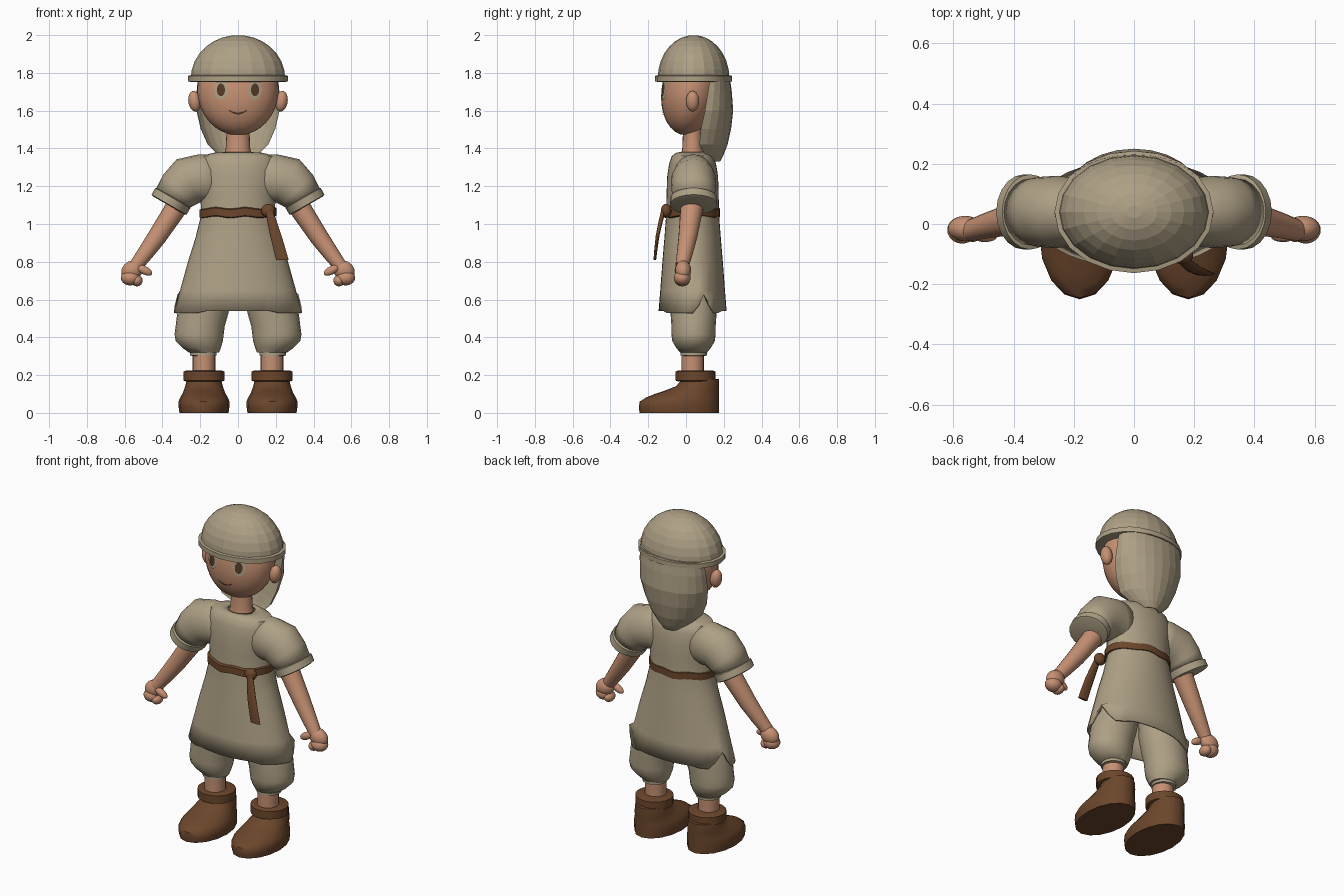
import bpy, bmesh, math
from mathutils import Matrix, Vector

old = bpy.data.objects.get("Cube")
if old:
    bpy.data.objects.remove(old, do_unlink=True)


def material(name, red, green, blue):
    mat = bpy.data.materials.new(name)
    mat.use_nodes = True
    mat.diffuse_color = (red, green, blue, 1)
    shader = mat.node_tree.nodes["Principled BSDF"]
    shader.inputs["Base Color"].default_value = mat.diffuse_color
    return mat


CLOTH = material("beige cloth", .42, .35, .235)
SKIN = material("warm skin", .56, .28, .17)
LEATHER = material("brown leather", .15, .062, .025)
DARK = material("dark brown", .09, .04, .02)


def finish(name, bm, mat, mirror=False, smooth=45, thick=0, recalc=True):
    if recalc:
        bmesh.ops.recalc_face_normals(bm, faces=bm.faces)
    mesh = bpy.data.meshes.new(name)
    bm.to_mesh(mesh)
    bm.free()
    mesh.materials.append(mat)
    if smooth:
        for face in mesh.polygons:
            face.use_smooth = True
        mesh.set_sharp_from_angle(angle=math.radians(smooth))
    ob = bpy.data.objects.new(name, mesh)
    bpy.context.collection.objects.link(ob)
    if thick:
        shell = ob.modifiers.new("thickness", "SOLIDIFY")
        shell.thickness = thick
        shell.offset = -1
    if mirror:
        other = ob.modifiers.new("other side", "MIRROR")
        other.use_mirror_merge = False


def spline(rows, steps):
    """Smooth curve through a few control rows."""
    last = len(rows) - 1
    result = []
    for i in range(last):
        p, a, b, q = (rows[min(max(k, 0), last)] for k in (i - 1, i, i + 1, i + 2))
        for step in range(steps):
            t = step / steps
            result.append([v + t / 2 * (w - u + t * (2*u - 5*v + 4*w - x + t * (3*(v - w) + x - u)))
                           for u, v, w, x in zip(p, a, b, q)])
    return result + [rows[-1]]


def loft(name, rows, mat, tilt=(0, 0), n=20, steps=2, caps=True, front=-1, edit=None, **kw):
    """Skin ellipses (x, y, z, rx, ry) whose tilt changes along the way."""
    bm = bmesh.new()
    loops = []
    rings = spline(rows, steps)
    for k, (x, y, z, rx, ry) in enumerate(rings):
        angle = math.radians(tilt[0] + (tilt[1] - tilt[0]) * k / (len(rings) - 1))
        loop = []
        for i in range(n):
            turn = math.tau * i / n
            across, depth = rx * math.cos(turn), ry * math.sin(turn)
            if depth < 0:
                depth *= -front
            loop.append(bm.verts.new((x + across * math.cos(angle), y + depth,
                                      z + across * math.sin(angle))))
        loops.append(loop)
    for low, high in zip(loops, loops[1:]):
        for i in range(n):
            bm.faces.new((low[i - 1], low[i], high[i], high[i - 1]))
    if caps:
        bm.faces.new(loops[0][::-1])
        bm.faces.new(loops[-1])
    if edit:
        edit(loops)
    finish(name, bm, mat, **kw)


def upright(rows, x=0, y=.035):
    return [(x, y, z, rx, ry) for z, rx, ry in rows]


def band(name, centre, rx, ry, half, mat, tilt=0, **kw):
    """Flat hoop with chamfered edges."""
    angle = math.radians(tilt)
    axis = Vector((-math.sin(angle), 0, math.cos(angle))) * half
    rows = [(*(Vector(centre) + axis * along), rx - inset, ry - inset)
            for along, inset in ((-1, .015), (-.8, 0), (.8, 0), (1, .015))]
    loft(name, rows, mat, tilt=(tilt, tilt), steps=1, smooth=30, **kw)


def place(centre, radii, turn=0):
    return (Matrix.Translation(centre) @ Matrix.Rotation(math.radians(turn), 4, 'Y')
            @ Matrix.Diagonal((*radii, 1)))


def blobs(name, places, mat, **kw):
    bm = bmesh.new()
    for matrix in places:
        bmesh.ops.create_uvsphere(bm, u_segments=24, v_segments=16, radius=1, matrix=matrix)
    finish(name, bm, mat, **kw)


# Head, leaning so the chin sits forward
HEAD = place((0, .025, 1.71), (.215, .155, .24))
HEAD[1][2] = .025
blobs("head", [HEAD], SKIN)
loft("neck", upright([(1.34, .08, .07), (1.4, .065, .055), (1.55, .06, .05)]), SKIN)
blobs("ear", [place((.23, .035, 1.65), (.033, .035, .055), 8)], SKIN, mirror=True)


# Painted face, following the head surface
def on_face(bm, u, w, lift):
    front = HEAD @ Vector((u, -math.sqrt(1 - u * u - w * w), w))
    return bm.verts.new(front - Vector((0, lift, 0)))


def oval(name, u, ru, rw, lift, mat):
    bm = bmesh.new()
    middle = on_face(bm, u, 0, lift)
    turns = [math.tau * i / 20 for i in range(20)]
    rim = [on_face(bm, u + ru * math.cos(t), rw * math.sin(t), lift) for t in turns]
    for i in range(len(rim)):
        bm.faces.new((middle, rim[i - 1], rim[i]))
    finish(name, bm, mat, mirror=True, recalc=False)


oval("eye", .42, .17, .21, .004, CLOTH)
oval("pupil", .42, .1, .14, .008, DARK)


def mouth():
    bm = bmesh.new()
    pairs = []
    for i in range(11):
        s = i / 5 - 1
        half = .022 - .012 * s * s
        pairs.append([on_face(bm, .22 * s, .07 * s * s - .52 + side * half, .004)
                      for side in (-1, 1)])
    for (a, b), (c, d) in zip(pairs, pairs[1:]):
        bm.faces.new((a, c, d, b))
    finish("mouth", bm, DARK, recalc=False)


mouth()

# Cap with rim, and the cloth hanging behind the head
arc = [math.pi / 15 * i for i in range(8)]
loft("cap", upright([(1.77 + .23 * math.sin(a), .25 * math.cos(a), .19 * math.cos(a))
                     for a in arc], y=.04), CLOTH, steps=1, smooth=0)
band("cap_rim", (0, .04, 1.77), .264, .203, .018, CLOTH)
drape = [(.14, 1.33, .05, .04), (.07, 1.42, .16, .15), (.1, 1.6, .22, .15), (.13, 1.79, .21, .1)]
loft("neck_drape", [(0, y, z, rx, ry) for y, z, rx, ry in drape],
     CLOTH, n=24, front=.86, smooth=0)


# Tunic with a slit on each side of the hem
def cut_slits(loops):
    for vert in loops[0]:
        x, y, z = vert.co
        if abs(x) > .2:
            vert.co.z += max(0, .1 - 2 * abs(y - .097))
        else:
            vert.co.z += .01


loft("tunic", upright([(.53, .34, .18), (.8, .265, .16), (1.05, .195, .14),
                       (1.25, .21, .135), (1.36, .19, .11), (1.38, .08, .07)]),
     CLOTH, n=36, caps=False, edit=cut_slits, thick=.01)

# Sleeves and turned cuffs
loft("sleeve", [(.1, .04, 1.24, .13, .1), (.26, .04, 1.23, .13, .12), (.35, .04, 1.13, .1, .11)],
     CLOTH, tilt=(90, 30), caps=False, mirror=True, thick=.01)
band("sleeve_cuff", (.355, .04, 1.12), .107, .125, .025, CLOTH, tilt=30, mirror=True)

# Arms and fists
loft("arm", [(.28, .04, 1.16, .06, .065), (.43, .01, .93, .05, .05), (.54, -.02, .78, .036, .036)],
     SKIN, tilt=(32, 38), mirror=True)
palm = place((.56, -.015, .755), (.06, .042, .05), 30)
knuckles = place((.57, -.02, .715), (.05, .045, .04))
fingers = place((.535, -.02, .7), (.03, .04, .03))
thumb = place((.495, -.04, .755), (.045, .02, .022), -28)
blobs("hand", [palm, knuckles, fingers, thumb], SKIN, mirror=True)


# Belt, knot and hanging end
def ripple(loops):
    for loop in loops:
        for vert in loop:
            vert.co.z += .005 * math.sin(vert.co.x * 40)


band("belt", (0, .03, 1.06), .205, .15, .025, LEATHER, n=36, edit=ripple)
blobs("belt_knot", [place((.16, -.105, 1.07), (.037, .028, .036), 30)], LEATHER)
loft("belt_end", [(.235, -.165, .81, .033, .007), (.2, -.15, .94, .03, .01),
                  (.165, -.12, 1.07, .02, .012)], LEATHER)

# Baggy trousers gathered below the knee
leg = [(.18, .32, .08), (.205, .38, .125), (.2, .46, .13), (.17, .6, .135), (.12, .85, .1)]
loft("trouser_leg", [(x, .04, z, r, r * .9) for x, z, r in leg], CLOTH, mirror=True)
band("trouser_band", (.183, .04, .315), .07, .07, .014, CLOTH, mirror=True)
loft("shin", upright([(.17, .06, .06), (.34, .06, .06)], x=.18), SKIN, mirror=True)

# Boots, with every ring meeting at the heel
sole = [(0, .13, .21), (.06, .135, .21), (.1, .115, .17), (.14, .1, .115), (.18, .09, .1)]
loft("boot", [(.18, .175 - ry, z, rx, ry) for z, rx, ry in sole], LEATHER, n=16, mirror=True)
band("boot_cuff", (.18, .05, .195), .108, .105, .03, LEATHER, mirror=True)
